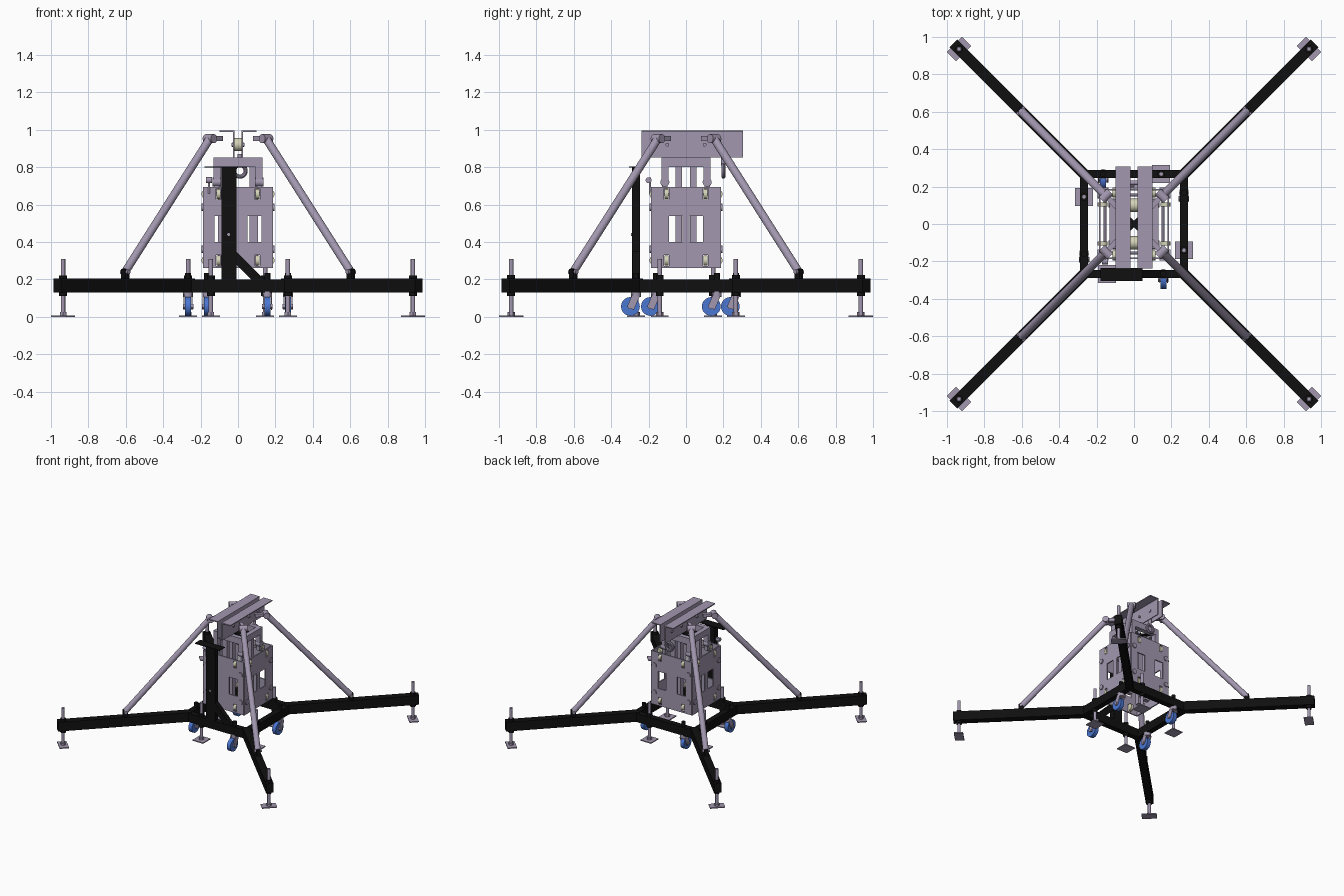
import bpy, bmesh, math
from mathutils import Vector, Matrix

cube = bpy.data.objects.get("Cube")
if cube:
    bpy.data.objects.remove(cube, do_unlink=True)


def material(name, r, g, b):
    m = bpy.data.materials.new(name)
    m.use_nodes = True
    m.diffuse_color = (r, g, b, 1)
    m.node_tree.nodes["Principled BSDF"].inputs["Base Color"].default_value = (r, g, b, 1)
    return m


STEEL = material("lavender_steel", 0.36, 0.31, 0.43)
BLACK = material("black_paint", 0.005, 0.005, 0.005)
BLUE = material("blue_wheel", 0.07, 0.18, 0.65)
CREAM = material("cream_roller", 0.66, 0.65, 0.47)
SIDES = (-1, 1)
CORNERS = [(sx, sy) for sx in SIDES for sy in SIDES]


def finish(name, bm, mat, smooth=False):
    me = bpy.data.meshes.new(name)
    bmesh.ops.recalc_face_normals(bm, faces=bm.faces)
    bm.to_mesh(me)
    bm.free()
    me.materials.append(mat)
    ob = bpy.data.objects.new(name, me)
    bpy.context.collection.objects.link(ob)
    if smooth:
        bpy.ops.object.select_all(action='DESELECT')
        ob.select_set(True)
        bpy.context.view_layer.objects.active = ob
        bpy.ops.object.shade_smooth_by_angle()
    return ob


def box(name, mat, x, y, z, turn=0):
    """Box from three (min, max) ranges, turned about its own vertical axis."""
    mid = Vector([sum(r) / 2 for r in (x, y, z)])
    size = [r[1] - r[0] for r in (x, y, z)] + [1]
    bm = bmesh.new()
    bmesh.ops.create_cube(bm, size=1, matrix=Matrix.Translation(mid)
                          @ Matrix.Rotation(turn, 4, 'Z') @ Matrix.Diagonal(size))
    return finish(name, bm, mat)


def block(name, mat, centre, size, turn=0):
    return box(name, mat, *[(c - s / 2, c + s / 2) for c, s in zip(centre, size)], turn=turn)


def rod(name, mat, a, b, r, sides=20):
    """Cylinder between two points."""
    a, b = Vector(a), Vector(b)
    d = b - a
    bm = bmesh.new()
    bmesh.ops.create_cone(bm, cap_ends=True, segments=sides, radius1=r, radius2=r, depth=d.length,
                          matrix=Matrix.Translation((a + b) / 2) @ d.to_track_quat('Z', 'Y').to_matrix().to_4x4())
    return finish(name, bm, mat, True)


def bar(name, mat, a, b, width, height):
    """Square tube between two points."""
    a, b = Vector(a), Vector(b)
    d = b - a
    bm = bmesh.new()
    bmesh.ops.create_cube(bm, size=1, matrix=Matrix.Translation((a + b) / 2)
                          @ d.to_track_quat('X', 'Z').to_matrix().to_4x4()
                          @ Matrix.Diagonal((d.length, width, height, 1)))
    return finish(name, bm, mat)


def jack(name, x, y, plate, turn=0):
    """Levelling screw with foot plate and collars."""
    block(name + "_plate", STEEL, (x, y, 0.004), (*plate, 0.008), turn)
    rod(name + "_screw", STEEL, (x, y, 0.005), (x, y, 0.31), 0.012)
    rod(name + "_foot_nut", STEEL, (x, y, 0.008), (x, y, 0.025), 0.02, 6)
    rod(name + "_lower_collar", BLACK, (x, y, 0.11), (x, y, 0.135), 0.021)
    rod(name + "_upper_collar", BLACK, (x, y, 0.2), (x, y, 0.222), 0.021)


def caster(name, x, y):
    """Trailing swivel caster."""
    wy, wz = y - 0.03, 0.055
    rod(name + "_wheel", BLUE, (x - 0.016, wy, wz), (x + 0.016, wy, wz), 0.05, 32)
    rod(name + "_hub", STEEL, (x - 0.028, wy, wz), (x + 0.028, wy, wz), 0.014)
    rod(name + "_swivel", STEEL, (x, y, 0.105), (x, y, 0.135), 0.026)
    rod(name + "_stem", BLACK, (x, y, 0.2), (x, y, 0.235), 0.016)
    for s in SIDES:
        bar(name + "_fork", STEEL, (x + s * 0.022, wy, 0.045), (x + s * 0.022, y, 0.115), 0.005, 0.04)


def side_plate(name, windows, turn):
    """Lift body plate with windows and roller slots, placed on one side."""
    w0, w1 = windows
    half = 0.183
    xs = sorted({s * v for s in SIDES for v in (half, 0.118, 0.092, w0, w1)})
    zs = [0.26, 0.272, 0.33, 0.4, 0.54, 0.628, 0.685, 0.695]
    bm = bmesh.new()
    for x0, x1 in zip(xs, xs[1:]):
        for z0, z1 in zip(zs, zs[1:]):
            cx, cz = abs(x0 + x1) / 2, (z0 + z1) / 2
            slot = 0.092 < cx < 0.118 and (0.272 < cz < 0.33 or 0.628 < cz < 0.685)
            window = w0 < cx < w1 and 0.4 < cz < 0.54
            if not (slot or window):
                bm.faces.new([bm.verts.new((x, -half, z)) for x, z in
                              ((x0, z0), (x1, z0), (x1, z1), (x0, z1))])
    bmesh.ops.remove_doubles(bm, verts=bm.verts, dist=0.0005)
    spin = Matrix.Rotation(turn, 4, 'Z')
    bmesh.ops.transform(bm, matrix=spin, verts=bm.verts)
    ob = finish(name, bm, STEEL)
    mod = ob.modifiers.new("thickness", 'SOLIDIFY')
    mod.thickness, mod.offset = 0.01, 0
    for s in SIDES:
        for z in (0.301, 0.656):
            rod("guide_roller", CREAM, spin @ Vector((s * 0.105 - 0.011, -0.168, z)),
                spin @ Vector((s * 0.105 + 0.011, -0.168, z)), 0.027)
        for z in (0.36, 0.585):
            rod("plate_bolt", STEEL, spin @ Vector((s * 0.155, -0.18, z)),
                spin @ Vector((s * 0.155, -0.196, z)), 0.02)
    # axle shaft tying the two rollers together
    rod("roller_shaft", STEEL, spin @ Vector((-0.13, -0.155, 0.656)), spin @ Vector((0.13, -0.155, 0.656)), 0.007)


# Square base frame
for s in SIDES:
    block("frame_side_tube", BLACK, (s * 0.267, 0, 0.165), (0.045, 0.53, 0.07))
    block("frame_end_tube", BLACK, (0, s * 0.267, 0.165), (0.53, 0.045, 0.07))

# Outrigger arms, end jacks and diagonal struts
for sx, sy in CORNERS:
    at = lambda d, z: Vector((sx * d, sy * d, z))
    turn = math.atan2(sy, sx)
    bar("outrigger_arm", BLACK, at(0.25, 0.168), at(0.965, 0.168), 0.057, 0.075)
    jack("outrigger_jack", sx * 0.935, sy * 0.935, (0.07, 0.114), turn)
    block("strut_foot_bracket", BLACK, at(0.603, 0.225), (0.035, 0.03, 0.06), turn)
    rod("strut_foot_pin", STEEL, at(0.603, 0.24) + Vector((-sy, sx, 0)) * 0.02,
        at(0.603, 0.24) - Vector((-sy, sx, 0)) * 0.02, 0.012)
    rod("strut", STEEL, at(0.6, 0.245), at(0.155, 0.945), 0.022, 24)
    rod("strut_knuckle", STEEL, at(0.15, 0.952) + Vector((-sy, sx, 0)) * 0.022,
        at(0.15, 0.952) - Vector((-sy, sx, 0)) * 0.022, 0.024)
    bar("strut_clevis", STEEL, at(0.155, 0.953), at(0.09, 0.953), 0.028, 0.026)

# Inner jacks and casters around the frame
for x, y in ((-0.267, 0.145), (0.145, 0.267), (0.267, -0.14), (-0.145, -0.267)):
    jack("frame_jack", x, y, (0.095, 0.095))
for x, y in ((-0.267, -0.16), (0.267, 0.165), (0.157, -0.267), (-0.165, 0.267)):
    caster("caster", x, y)

# Lift body
for i in range(4):
    side_plate("body_plate", (0.05, 0.085 + 0.04) if i % 2 == 0 else (0.02, 0.0915), i * math.pi / 2)
for sx, sy in CORNERS:
    block("inner_column", STEEL, (sx * 0.085, sy * 0.038, 0.53), (0.045, 0.034, 0.54))

# Portal head on four legs
for s in SIDES:
    block("portal_side_beam", STEEL, (s * 0.113, 0, 0.826), (0.037, 0.264, 0.052))
    block("portal_end_beam", STEEL, (0, s * 0.113, 0.826), (0.264, 0.037, 0.052))
    bar("portal_cross_brace", BLACK, (-0.1, s * 0.1, 0.815), (0.1, -s * 0.1, 0.815), 0.025, 0.012)
for sx, sy in CORNERS:
    x, y = sx * 0.113, sy * 0.113
    block("portal_leg", STEEL, (x, y, 0.755), (0.037, 0.037, 0.1))
    rod("portal_leg_knuckle", STEEL, (x - 0.022, y, 0.72), (x + 0.022, y, 0.72), 0.024)
    block("portal_leg_foot", STEEL, (x, y, 0.69), (0.024, 0.03, 0.05))

# Twin angle rails on top, with trolley rollers between them
for s in SIDES:
    box("rail_web", STEEL, *[tuple(sorted((s * 0.018, s * 0.026))), (-0.238, 0.306), (0.852, 0.996)])
    box("rail_flange", STEEL, *[tuple(sorted((s * 0.018, s * 0.098))), (-0.238, 0.306), (0.988, 0.996)])
    rod("trolley_roller", CREAM, (-0.018, s * 0.1, 0.92), (0.018, s * 0.1, 0.92), 0.035)
    rod("trolley_axle", STEEL, (-0.036, s * 0.1, 0.92), (0.036, s * 0.1, 0.92), 0.01)
rod("rail_bolt", STEEL, (-0.032, 0.22, 0.92), (0.032, 0.22, 0.92), 0.012)

# Lifting ring hanging at the back
bpy.ops.mesh.primitive_torus_add(location=(0.01, 0.2, 0.78), rotation=(math.pi / 2, 0, 0), major_radius=0.031,
                                 minor_radius=0.011, major_segments=28, minor_segments=10)
ring = bpy.context.object
ring.name = "lifting_ring"
ring.data.materials.append(STEEL)
bpy.ops.object.shade_smooth_by_angle()
rod("ring_hanger", STEEL, (0.01, 0.2, 0.81), (0.01, 0.2, 0.87), 0.012)

# Front mast with cap, knee brace and small pulley
box("mast", BLACK, (-0.088, -0.008), (-0.29, -0.245), (0.2, 0.8))
box("mast_cap", BLACK, (-0.178, 0.045), (-0.305, -0.235), (0.797, 0.803))
bar("mast_knee_brace", BLACK, (-0.03, -0.267, 0.335), (0.125, -0.267, 0.18), 0.04, 0.05)
rod("mast_bolt", STEEL, (-0.05, -0.293, 0.44), (-0.05, -0.285, 0.44), 0.008)
rod("mast_pulley", STEEL, (-0.17, -0.2, 0.73), (-0.14, -0.2, 0.73), 0.016)
rod("mast_pulley_pin", STEEL, (-0.155, -0.193, 0.66), (-0.155, -0.193, 0.745), 0.006)
